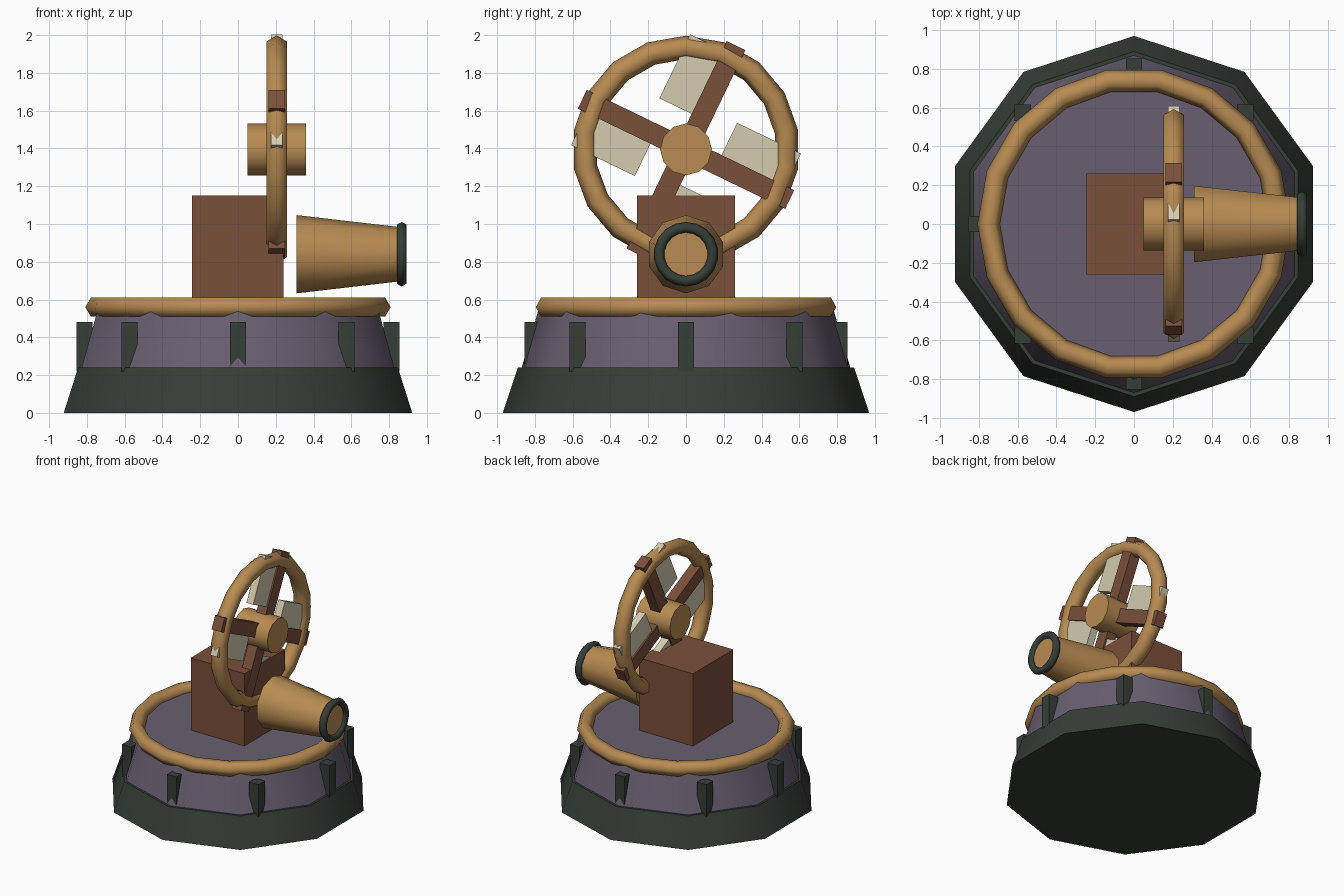
import bpy, math
from mathutils import Vector, Matrix

cube = bpy.data.objects.get("Cube")
if cube:
    bpy.data.objects.remove(cube, do_unlink=True)


def material(name, rgb):
    m = bpy.data.materials.new(name)
    m.use_nodes = True
    m.diffuse_color = (*rgb, 1)
    m.node_tree.nodes["Principled BSDF"].inputs["Base Color"].default_value = (*rgb, 1)
    return m


BRASS = material("brass", (0.48, 0.26, 0.085))
WOOD = material("brown wood", (0.195, 0.08, 0.042))
IRON = material("dark iron", (0.037, 0.048, 0.037))
SLATE = material("purple slate", (0.138, 0.114, 0.162))
CREAM = material("cream", (0.66, 0.60, 0.43))
TO_X = (0, math.pi / 2, 0)  # turns a z axis onto x


def finish(name, mat, smooth=None):
    ob = bpy.context.object
    ob.name = name
    ob.data.materials.append(mat)
    if smooth:
        bpy.ops.object.shade_smooth_by_angle(angle=math.radians(smooth))
    return ob


def cone(name, mat, sides, r1, r2, depth, loc, rot=(0, 0, 0)):
    bpy.ops.mesh.primitive_cone_add(vertices=sides, radius1=r1, radius2=r2,
                                    depth=depth, location=loc, rotation=rot)
    return finish(name, mat, 40)


def ring(name, mat, major, minor, loc, rot=(0, 0, 0)):
    bpy.ops.mesh.primitive_torus_add(major_segments=18, minor_segments=6, major_radius=major,
                                     minor_radius=minor, location=loc, rotation=rot)
    return finish(name, mat, 75)


def box(name, mat, size, loc, rot=(0, 0, 0)):
    bpy.ops.mesh.primitive_cube_add(size=1, location=loc, rotation=rot)
    bpy.context.object.scale = size
    return finish(name, mat)


# Round base with its turntable
cone("base_plinth", IRON, 10, 0.97, 0.89, 0.24, (0, 0, 0.12))
cone("turntable_drum", SLATE, 10, 0.87, 0.777, 0.32, (0, 0, 0.40))
ring("turntable_rim", BRASS, 0.75, 0.058, (0, 0, 0.56))

# Iron clamps around the drum, all square to the axes
for i in range(8):
    a = i * math.pi / 4
    box(f"clamp_{i + 1}", IRON, (0.085, 0.085, 0.26),
        (0.812 * math.cos(a), 0.812 * math.sin(a), 0.35))

# Housing block
box("housing", WOOD, (0.485, 0.52, 0.60), (-0.002, 0, 0.85))

# Tapered barrel with a muzzle ring; a tall corner points up
cone("barrel", BRASS, 10, 0.207, 0.142, 0.56, (0.59, 0, 0.84), TO_X)
bpy.context.object.rotation_euler = (Matrix.Rotation(math.pi / 2, 4, 'Y')
                                     @ Matrix.Rotation(math.pi / 2, 4, 'Z')).to_euler()
# Ten-sided cones have a corner on y, so turn it onto z
ring("muzzle_ring", IRON, 0.142, 0.029, (0.867, 0, 0.84), TO_X)

# Wheel: rim, hub, spokes and paddles
CENTRE = Vector((0.205, 0, 1.395))
ring("wheel_rim", BRASS, 0.54, 0.062, CENTRE, TO_X)
cone("wheel_hub", BRASS, 12, 0.137, 0.137, 0.31, CENTRE, TO_X)
for i in range(4):
    a = -0.45 + i * math.pi / 2
    turn = Matrix.Rotation(a, 3, 'X')
    box(f"spoke_{i + 1}", WOOD, (0.085, 0.61, 0.11),
        CENTRE + turn @ Vector((0, 0.305, 0)), (a, 0, 0))
    box(f"paddle_{i + 1}", CREAM, (0.06, 0.375, 0.215),
        CENTRE + turn @ Vector((0, 0.37, 0.137)), (a, 0, 0))
